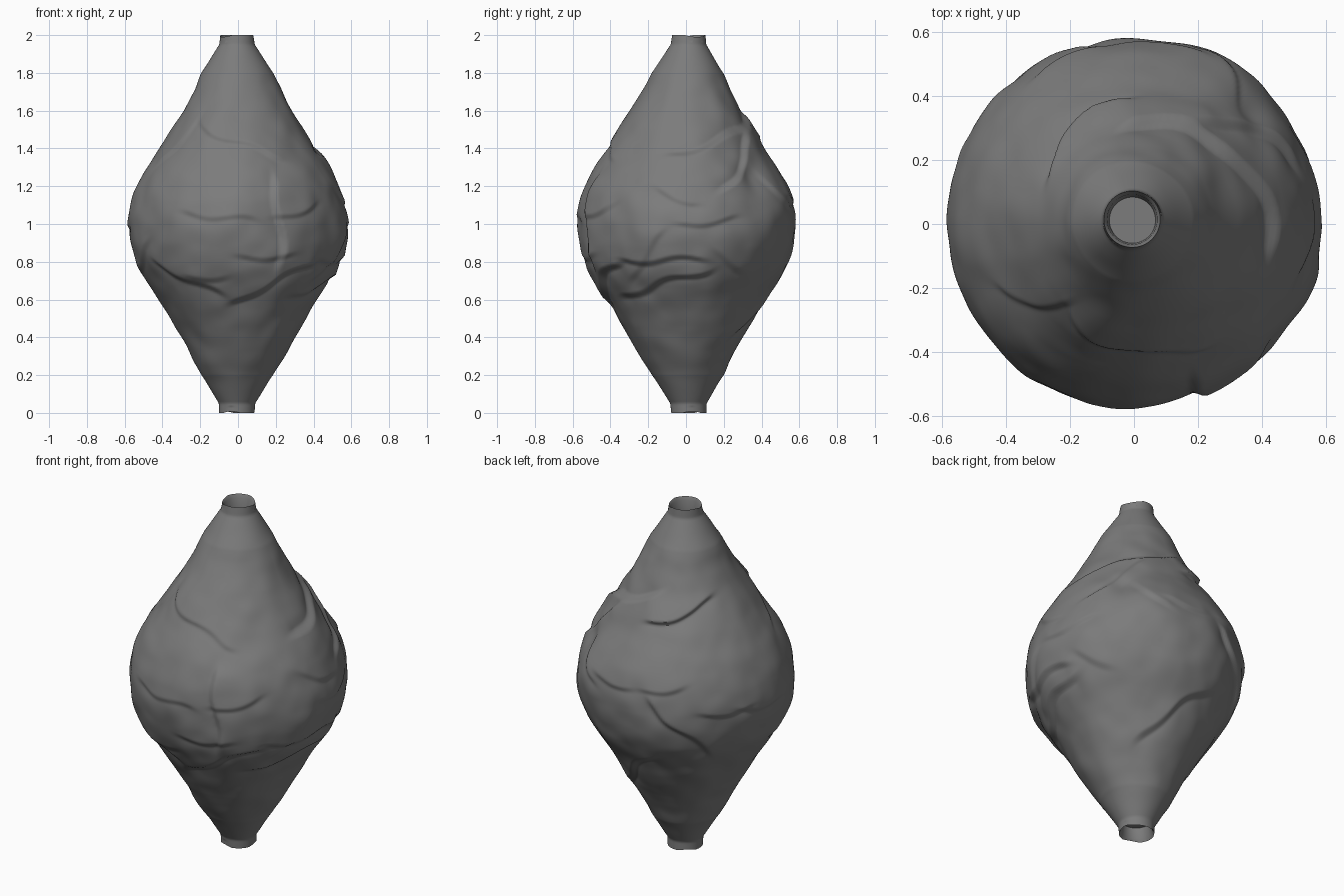
import bpy, bmesh, math, random
from mathutils import Vector, noise

if "Cube" in bpy.data.objects:
    bpy.data.objects.remove(bpy.data.objects["Cube"])

random.seed(11)

# Silhouette: (z, mean radius)
PROFILE = [(0, .094), (.05, .096), (.2, .19), (.4, .302), (.6, .416), (.8, .54), (1, .578),
           (1.2, .535), (1.4, .417), (1.6, .29), (1.8, .19), (1.95, .094), (2, .088)]


def radius(z):
    last = len(PROFILE) - 2
    i = max(k for k in range(last + 1) if PROFILE[k][0] <= z + 1e-9)
    (z0, r0), (z1, r1) = PROFILE[i], PROFILE[i + 1]
    t = (z - z0) / (z1 - z0)
    if i in (0, last):
        return r0 + (r1 - r0) * t
    p0 = PROFILE[i - 1][1] if i > 1 else 2 * r0 - r1
    p3 = PROFILE[i + 2][1] if i < last - 1 else 2 * r1 - r0
    return .5 * (2*r0 + (r1-p0)*t + (2*p0-5*r0+4*r1-p3)*t*t + (3*r0-p0-3*r1+p3)*t**3)


# Main folds seen from an azimuth: (azimuth, height, x0, z0, x1, z1); left side is raised
FOLDS = [
    (-90, .02, -.4, .77, -.13, .64), (-90, .028, .02, .6, .37, .78),
    (-90, .01, -.25, 1.05, .05, 1.02), (-90, .014, -.17, 1.5, .2, 1.36),
    (0, .02, -.3, .8, .05, .81), (0, .024, -.3, .62, .08, .74),
    (0, -.022, .22, 1.2, .32, 1.43), (0, .02, -.5, 1.2, -.5, .82),
    (135, .03, -.22, 1.45, .05, 1.54), (135, .02, -.27, 1.04, 0, .79),
    (45, -.026, -.34, 1.37, .2, 1.57), (45, .022, .09, .44, .38, .68)]
# Rounded lumps and dents: (azimuth, z, size, height)
LUMPS = [(60, 1.1, .17, .02), (-13, .95, .15, .012), (-115, 1.53, .1, .015),
         (43, 1.25, .07, -.03), (135, .6, .09, .02), (-75, .98, .15, -.012)]


def wrap(a):
    return (a + math.pi) % (2 * math.pi) - math.pi


segments = []
for az, h, x0, z0, x1, z1 in FOLDS:
    a0, a1 = (math.radians(az) + math.asin(x / radius(z)) for x, z in ((x0, z0), (x1, z1)))
    segments.append((h, a0, z0, a1, z1))
# Smaller scattered folds round the belly, spread evenly in angle
for k in range(14):
    a = k * 2.4
    z = random.uniform(.7, 1.35)
    tilt, ln = random.uniform(-.9, .9), random.uniform(.12, .25)
    segments.append((.012, a, z, a + ln * math.cos(tilt) / radius(z), z + ln * math.sin(tilt)))


def relief(ang, z, r):
    total = 0
    for az, lz, size, h in LUMPS:
        d2 = (wrap(ang - math.radians(az)) * r) ** 2 + (z - lz) ** 2
        total += h * math.exp(-d2 / size ** 2)
    for h, a0, z0, a1, z1 in segments:
        px, pz = wrap(ang - a0) * r, z - z0
        dx, dz = (a1 - a0) * r, z1 - z0
        ln = math.hypot(dx, dz)
        t = (px * dx + pz * dz) / ln
        over = max(0, -t, t - ln)
        side = (dx * pz - dz * px) / ln
        side += .015 * math.sin(t * 16)  # slightly wavy fold line
        if abs(side) > .25 or over > .18:
            continue
        # raised lip on one side, tight groove on the other
        step = max(-1, min(1, side / .014))
        width = .09 if side * h > 0 else .05
        total += .55 * h * step * math.exp(-(abs(side) / width) ** 1.5 - (over / .06) ** 2)
    return total


# Lumpy spindle body, with an open rim at both ends
NU, NV = 280, 230
bm = bmesh.new()
rings = []


def add_ring(z, r_base, detailed=False):
    fade = min(1, max(0, min(z - .06, 1.94 - z) / .2))
    end = max(0, abs(z - 1) - .6) / .4          # the necks sit slightly off axis
    ring = []
    for i in range(NU):
        a = 2 * math.pi * i / NU
        r, zz = r_base, z
        if detailed:
            p = Vector((math.cos(a) * r, math.sin(a) * r, z))
            r += fade * (relief(a, z, r) + .01 * noise.noise(p * 4) + .006 * noise.noise(p * 9))
            if z < .03:
                zz += .008 * max(0, math.sin(3 * a + 1))
            elif z > 1.97:
                zz -= .01 * max(0, math.sin(2 * a + .5))
        ring.append(bm.verts.new((r * math.cos(a) - .006 * end, r * math.sin(a) + .015 * end, zz)))
    rings.append(ring)


add_ring(.08, .002)
add_ring(.08, .075)
add_ring(.02, .083)
for j in range(NV + 1):
    add_ring(2 * j / NV, radius(2 * j / NV), True)
add_ring(1.98, .078)
add_ring(1.92, .072)
add_ring(1.92, .002)
for a, b in zip(rings, rings[1:]):
    for i in range(NU):
        k = (i + 1) % NU
        bm.faces.new((a[i], a[k], b[k], b[i]))
bm.faces.new(rings[0][::-1])
bm.faces.new(rings[-1])

mesh = bpy.data.meshes.new("lumpy_body")
bm.to_mesh(mesh)
bm.free()
body = bpy.data.objects.new("lumpy_body", mesh)
bpy.context.collection.objects.link(body)

# Dark grey surface
dark = bpy.data.materials.new("dark_grey")
dark.diffuse_color = (.2, .2, .2, 1)
dark.use_nodes = True
dark.node_tree.nodes["Principled BSDF"].inputs["Base Color"].default_value = dark.diffuse_color
mesh.materials.append(dark)

bpy.context.view_layer.objects.active = body
body.select_set(True)
bpy.ops.object.shade_smooth_by_angle(angle=math.radians(50))
